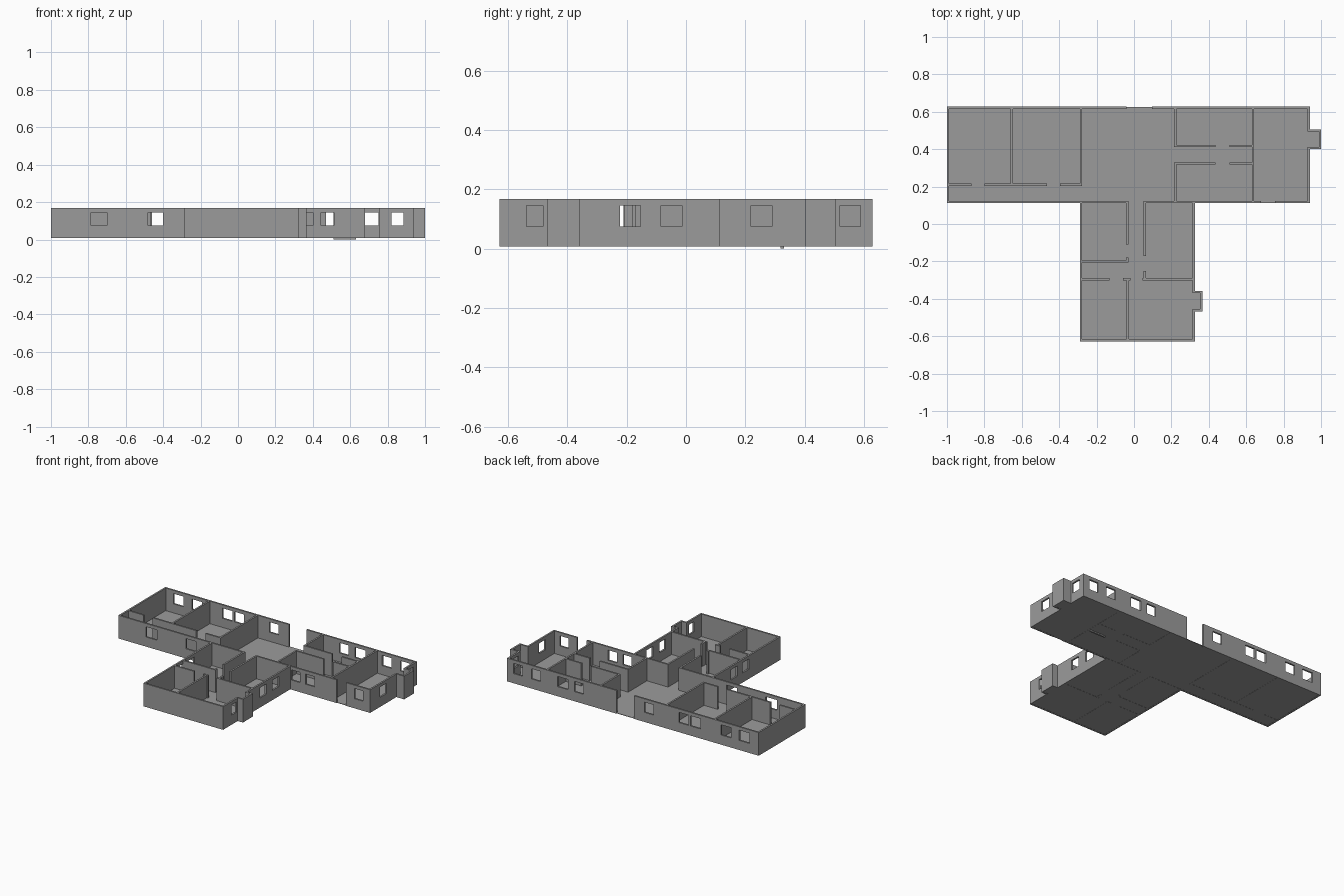
import bpy, bmesh

if "Cube" in bpy.data.objects:
    bpy.data.objects.remove(bpy.data.objects["Cube"])

T = 0.012                      # wall thickness
Z0, Z1 = 0.007, 0.168          # wall bottom and top
SILL, HEAD = 0.074, 0.145      # window heights

grey = bpy.data.materials.new("plain_grey")
grey.diffuse_color = (0.33, 0.33, 0.33, 1)
grey.use_nodes = True
grey.node_tree.nodes["Principled BSDF"].inputs["Base Color"].default_value = grey.diffuse_color


def finish(bm, name):
    bmesh.ops.remove_doubles(bm, verts=bm.verts, dist=1e-5)
    bmesh.ops.recalc_face_normals(bm, faces=bm.faces)
    mesh = bpy.data.meshes.new(name)
    bm.to_mesh(mesh)
    bm.free()
    mesh.materials.append(grey)
    bpy.context.collection.objects.link(bpy.data.objects.new(name, mesh))


def wall(name, axis, low, a, b, windows=(), doors=(), bottom=Z0):
    """Wall along an axis from a to b; 'low' is its lower side on the other axis."""
    bm = bmesh.new()
    holes = list(windows) + list(doors)
    us = sorted({a, b, *[u for h in holes for u in h]})
    zs = [bottom, SILL, HEAD, Z1]

    def pt(u, z):
        return (u, low, z) if axis == 'x' else (low, u, z)

    for u0, u1 in zip(us, us[1:]):
        mid = (u0 + u1) / 2
        if any(d[0] < mid < d[1] for d in doors):
            continue
        glazed = any(w[0] < mid < w[1] for w in windows)
        for i in range(3):
            if glazed and i == 1:
                continue
            z0, z1 = zs[i], zs[i + 1]
            bm.faces.new([bm.verts.new(pt(*p)) for p in
                          ((u0, z0), (u1, z0), (u1, z1), (u0, z1))])
    bmesh.ops.remove_doubles(bm, verts=bm.verts, dist=1e-5)
    ext = bmesh.ops.extrude_face_region(bm, geom=bm.faces[:], use_keep_orig=True)
    move = (0, T, 0) if axis == 'x' else (T, 0, 0)
    bmesh.ops.translate(bm, vec=move,
                        verts=[v for v in ext["geom"] if isinstance(v, bmesh.types.BMVert)])
    finish(bm, name)


def bay(name, x0, x1, y0, y1):
    """Small square bay that projects from an east wall."""
    wall(name + "_south", 'x', y0, x0, x1)
    wall(name + "_north", 'x', y1 - T, x0, x1)
    wall(name + "_east", 'y', x1 - T, y0 + T, y1 - T)


# outline of the plan
N, S, M = 0.628, -0.628, 0.111        # north, south, inner corner
W, E, WW, WE = -1.0, 0.94, -0.29, 0.325
BAY_N, BAY_S = (0.400, 0.506), (-0.467, -0.357)

# floor slab: one outline with both wings and both bays
i = 0.002
outline = [(WW+i, S+i), (WE-i, S+i), (WE-i, BAY_S[0]+i), (0.363, BAY_S[0]+i), (0.363, BAY_S[1]-i),
           (WE-i, BAY_S[1]-i), (WE-i, M+i), (E-i, M+i), (E-i, BAY_N[0]+i), (0.998, BAY_N[0]+i),
           (0.998, BAY_N[1]-i), (E-i, BAY_N[1]-i), (E-i, N-i), (W+i, N-i), (W+i, M+i), (WW+i, M+i)]
bm = bmesh.new()
face = bm.faces.new([bm.verts.new((x, y, Z0 + 0.001)) for x, y in outline])
ext = bmesh.ops.extrude_face_region(bm, geom=[face], use_keep_orig=True)
bmesh.ops.translate(bm, vec=(0, 0, 0.003),
                    verts=[v for v in ext["geom"] if isinstance(v, bmesh.types.BMVert)])
finish(bm, "floor")

# outer walls, main wing
wall("north_wall", 'x', N - T, W, E,
     windows=[(-.93, -.85), (-.785, -.71), (-.55, -.475), (-.46, -.385), (-.19, -.12),
              (.35, .42), (.47, .55), (.68, .75), (.82, .89)],
     doors=[(-.04, .095)])
wall("west_wall", 'y', W, M, N - T)
wall("corridor_south_wall", 'x', M, W + T, -.03, windows=[(-.786, -.70), (-.48, -.40)])
wall("east_south_wall", 'x', M, .052, E, windows=[(.335, .40), (.444, .513), (.82, .885)],
     doors=[(.68, .754)])
wall("east_wall_lower", 'y', E - T, M + T, BAY_N[0] + T, windows=[(.219, .29)])
wall("east_wall_upper", 'y', E - T, BAY_N[1] - T, N - T, windows=[(.519, .588)])
bay("north_bay", E, 1.0, *BAY_N)

# outer walls, south wing
wall("wing_south_wall", 'x', S, WW, WE)
wall("wing_west_wall", 'y', WW, S + T, M, windows=[(-.28, -.21), (-.15, -.08)])
wall("wing_east_wall_lower", 'y', WE - T, S + T, BAY_S[0] + T, windows=[(-.537, -.482)])
wall("wing_east_wall_upper", 'y', WE - T, BAY_S[1] - T, M,
     windows=[(-.222, -.153), (-.084, -.013)])
bay("south_bay", WE, 0.365, *BAY_S)

# partitions, west rooms
wall("corridor_partition", 'x', .204, W + T, -.278, doors=[(-.87, -.80), (-.465, -.395)])
wall("west_room_divider", 'y', -.66, .216, N - T)
wall("hall_west_partition", 'y', -.29, .216, N - T)

# partitions, east rooms
wall("hall_east_partition_upper", 'y', .215, .411, N - T)
wall("hall_east_partition_lower", 'y', .215, M + T, .330)
wall("upper_room_partition", 'x', .411, .227, .63, doors=[(.435, .511)])
wall("lower_room_partition_west", 'x', .318, .227, .435)
wall("lower_room_partition_east", 'x', .318, .511, .63, bottom=0.0)
wall("east_room_divider", 'y', .63, M + T, N - T)

# partitions, south wing rooms
wall("wing_room_partition", 'y', -.042, -.207, M, doors=[(-.18, -.11)])
wall("wing_room_end_partition", 'x', -.207, WW + T, -.042)
wall("wing_hall_partition", 'y', .052, -.289, M, doors=[(-.25, -.17)])
wall("wing_cross_partition", 'x', -.301, WW + T, WE - T, doors=[(-.13, -.06), (-.02, .045)])
wall("wing_end_divider", 'y', -.04, S + T, -.301)
